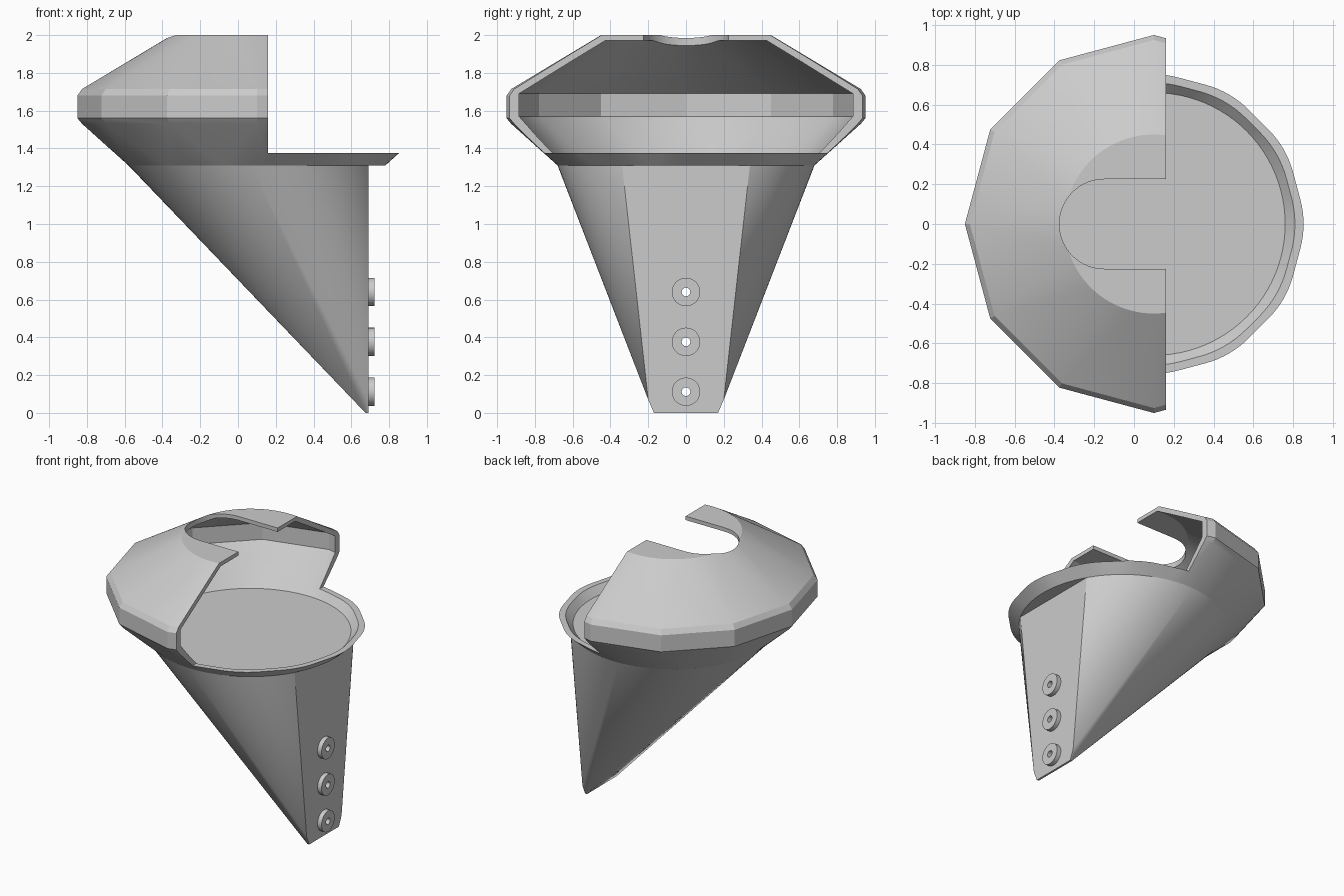
import bpy
import bmesh
from math import sin, cos, pi, radians, sqrt

if "Cube" in bpy.data.objects:
    bpy.data.objects.remove(bpy.data.objects["Cube"], do_unlink=True)

CX = 0.10        # axis of the round basin
RIM_Z = 1.31     # basin base height
FLAT_X = 0.69    # flat mounting face

grey = bpy.data.materials.new("plain grey")
grey.use_nodes = True
grey.diffuse_color = (0.6, 0.6, 0.6, 1)
grey.node_tree.nodes["Principled BSDF"].inputs["Base Color"].default_value = (0.6, 0.6, 0.6, 1)


def ring(radius, z, sides):
    steps = [2 * pi * i / sides for i in range(sides)]
    return [(CX + radius * cos(a), radius * sin(a), z) for a in steps]


def hull(name, points):
    """Convex solid wrapped around a set of points."""
    bm = bmesh.new()
    for p in points:
        bm.verts.new(p)
    result = bmesh.ops.convex_hull(bm, input=bm.verts[:])
    loose = {g for g in result["geom_interior"] + result["geom_unused"]
             if isinstance(g, bmesh.types.BMVert)}
    bmesh.ops.delete(bm, geom=list(loose), context='VERTS')
    bmesh.ops.dissolve_limit(bm, angle_limit=radians(0.2),
                             verts=bm.verts[:], edges=bm.edges[:])
    bmesh.ops.recalc_face_normals(bm, faces=bm.faces[:])
    mesh = bpy.data.meshes.new(name)
    bm.to_mesh(mesh)
    bm.free()
    mesh.materials.append(grey)
    obj = bpy.data.objects.new(name, mesh)
    bpy.context.collection.objects.link(obj)
    return obj


def box(name, x, y, z):
    return hull(name, [(a, b, c) for a in x for b in y for c in z])


def rod(name, radius, x0, x1, z, sides=48):
    steps = [2 * pi * i / sides for i in range(sides)]
    return hull(name, [(x, radius * cos(a), z + radius * sin(a))
                       for x in (x0, x1) for a in steps])


def select(obj):
    bpy.ops.object.select_all(action='DESELECT')
    obj.select_set(True)
    bpy.context.view_layer.objects.active = obj


def subtract(obj, cutter):
    mod = obj.modifiers.new("cut", 'BOOLEAN')
    mod.operation = 'DIFFERENCE'
    mod.solver = 'EXACT'
    mod.object = cutter
    select(obj)
    bpy.ops.object.modifier_apply(modifier=mod.name)
    bpy.data.objects.remove(cutter, do_unlink=True)


def smooth(obj, degrees):
    select(obj)
    bpy.ops.object.shade_smooth_by_angle(angle=radians(degrees))


# Hood and basin: round top and base blended into a twelve-sided belt
hood = hull("hood_and_basin",
            ring(0.68, RIM_Z, 96) + ring(0.925, 1.53, 12) + ring(0.95, 1.56, 12)
            + ring(0.95, 1.68, 12) + ring(0.925, 1.715, 12) + ring(0.45, 2.0, 96))
subtract(hood, hull("hollow", ring(0.66, 1.325, 96) + ring(0.90, 1.57, 12)
                    + ring(0.90, 1.69, 12) + ring(0.43, 1.972, 96)))

# Open half above the basin lip
subtract(hood, box("opening", (0.16, 1.5), (-1.5, 1.5), (1.375, 2.5)))

# Round-ended slot in the top
arc = [pi / 2 + pi * i / 32 for i in range(33)]
outline = [(-0.15 + 0.225 * cos(a), 0.225 * sin(a)) for a in arc]
outline += [(0.4, 0.225), (0.4, -0.225)]
subtract(hood, hull("slot", [(x, y, z) for x, y in outline for z in (1.85, 2.2)]))
smooth(hood, 20)

# Slanted funnel, tapering from the basin to a narrow foot on the flat face
half = sqrt(0.68 ** 2 - (FLAT_X - CX) ** 2)
points = [p for p in ring(0.68, RIM_Z, 128) if p[0] < FLAT_X]
for s in (-1, 1):
    points += [(FLAT_X, s * half, RIM_Z), (FLAT_X, s * 0.2, 0.07),
               (FLAT_X, s * 0.17, 0), (0.675, s * 0.17, 0)]
funnel = hull("funnel", points)

# Mounting bosses with bores running through the funnel
for i in range(3):
    z = 0.112 + 0.264 * i
    boss = rod(f"mounting_boss_{i + 1}", 0.075, FLAT_X - 0.003, 0.722, z)
    subtract(boss, rod("boss_bore", 0.023, 0.5, 0.9, z, 24))
    subtract(funnel, rod("funnel_bore", 0.023, -0.9, 0.9, z, 24))
    smooth(boss, 30)
smooth(funnel, 25)
